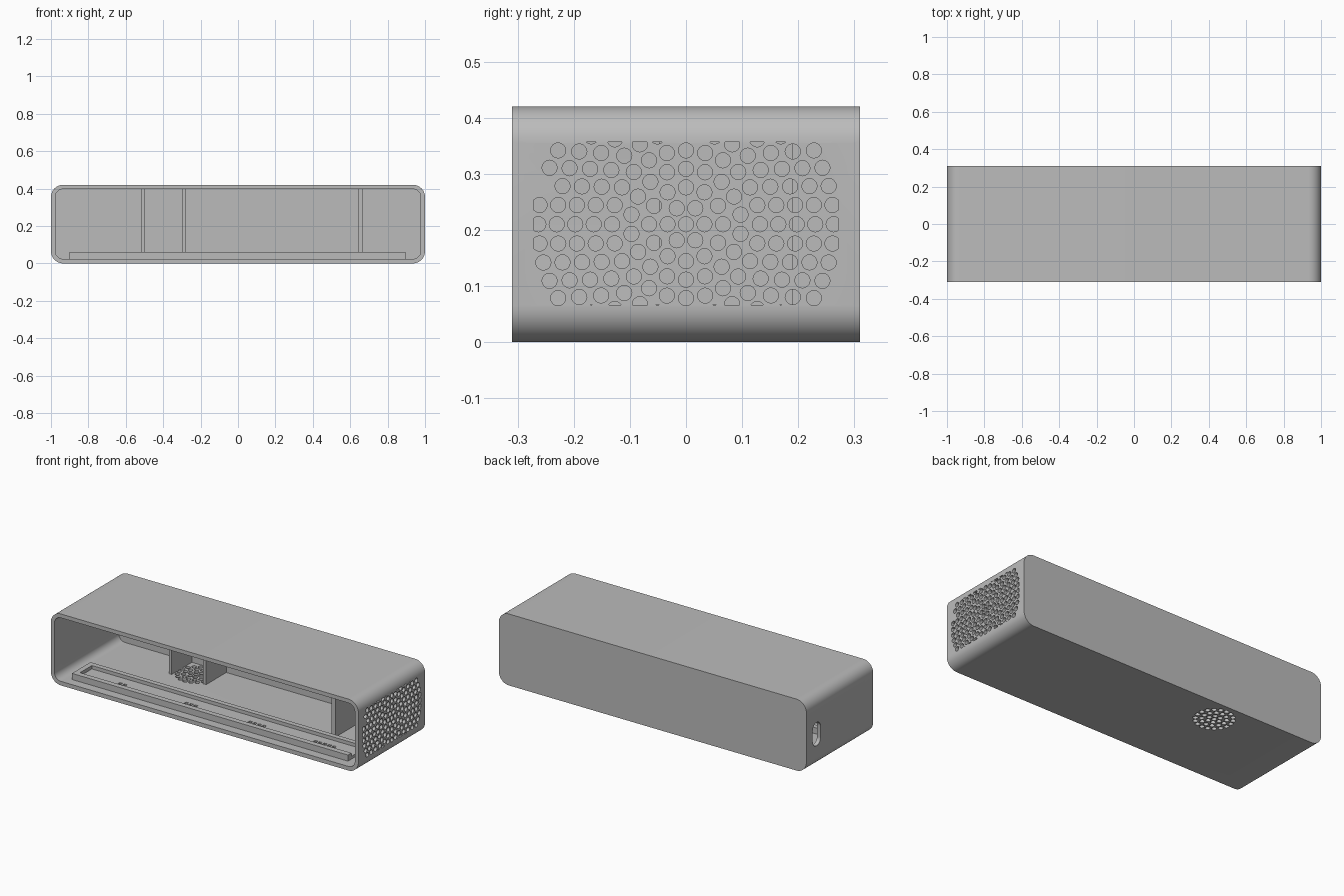
import bpy, bmesh, math
from mathutils import Vector, Matrix

if "Cube" in bpy.data.objects:
    bpy.data.objects.remove(bpy.data.objects["Cube"])

grey = bpy.data.materials.new("plain grey")
grey.diffuse_color = (0.5, 0.5, 0.5, 1)
grey.use_nodes = True
grey.node_tree.nodes["Principled BSDF"].inputs["Base Color"].default_value = grey.diffuse_color


def finish(name, bm, hidden=False):
    bmesh.ops.recalc_face_normals(bm, faces=bm.faces)
    me = bpy.data.meshes.new(name)
    bm.to_mesh(me)
    bm.free()
    me.materials.append(grey)
    ob = bpy.data.objects.new(name, me)
    bpy.context.collection.objects.link(ob)
    ob.hide_render = hidden
    ob.hide_viewport = False
    return ob


def add_box(bm, x0, x1, y0, y1, z0, z1):
    m = Matrix.Translation(((x0 + x1) / 2, (y0 + y1) / 2, (z0 + z1) / 2))
    m = m @ Matrix.Diagonal((x1 - x0, y1 - y0, z1 - z0, 1))
    bmesh.ops.create_cube(bm, size=1, matrix=m)


def box(name, *dims, hidden=False):
    bm = bmesh.new()
    add_box(bm, *dims)
    return finish(name, bm, hidden)


def extrude(bm, pts, depth):
    f = bm.faces.new([bm.verts.new(p) for p in pts])
    r = bmesh.ops.extrude_face_region(bm, geom=[f])
    vs = [v for v in r["geom"] if isinstance(v, bmesh.types.BMVert)]
    bmesh.ops.translate(bm, verts=vs, vec=depth)


def rounded(hw, hh, r, n=10):
    """Rounded rectangle outline about the origin."""
    out = []
    for q, (sx, sy) in enumerate(((1, 1), (-1, 1), (-1, -1), (1, -1))):
        for i in range(n + 1):
            a = math.pi / 2 * (q + i / n)
            out.append((sx * (hw - r) + r * math.cos(a), sy * (hh - r) + r * math.sin(a)))
    return out


def rounded_block(name, hw, z0, z1, r, y0, y1, hidden=False):
    bm = bmesh.new()
    zc = (z0 + z1) / 2
    extrude(bm, [(x, y0, zc + z) for x, z in rounded(hw, (z1 - z0) / 2, r)], Vector((0, y1 - y0, 0)))
    return finish(name, bm, hidden)


def ring_holes(name, rings, place, depth, r=0.0135, pitch=0.0329):
    """Round holes on concentric rings; place maps (u, v) to a 3D point."""
    bm = bmesh.new()
    for k in range(rings + 1):
        n = max(1, 6 * k)
        turn = math.radians(10) if k == 3 else 0
        for i in range(n):
            a = turn + 2 * math.pi * i / n
            u, v = k * pitch * math.cos(a), k * pitch * math.sin(a)
            extrude(bm, [place(u + r * math.cos(t * math.pi / 8), v + r * math.sin(t * math.pi / 8))
                         for t in range(16)], depth)
    return finish(name, bm, True)


def boolean(ob, cutter, op="DIFFERENCE"):
    m = ob.modifiers.new(op.lower(), "BOOLEAN")
    m.object, m.operation, m.solver = cutter, op, "EXACT"
    bpy.context.view_layer.objects.active = ob
    bpy.ops.object.modifier_apply(modifier=m.name)
    bpy.data.objects.remove(cutter)


# Hollow case, open at the front
case = rounded_block("case", 1, 0, 0.42, 0.065, -0.31, 0.31)
boolean(case, rounded_block("cavity", 0.977, 0.024, 0.397, 0.042, -0.4, 0.287, True))

# Side vent, trimmed to the flat part of the right wall
vent = ring_holes("side_vent_holes", 8, lambda u, v: (0.94, u, 0.21 + v), Vector((0.12, 0, 0)))
boolean(vent, box("vent_limit", 0.9, 1.1, -0.271, 0.271, 0.066, 0.357, hidden=True), "INTERSECT")
boolean(case, vent)

# Round vent in the floor
boolean(case, ring_holes("floor_vent_holes", 3, lambda u, v: (-0.395 + u, 0.172 + v, -0.03),
                         Vector((0, 0, 0.08))))

# Cable slot in the left wall
bm = bmesh.new()
extrude(bm, [(-1.05, 0.215 + u, 0.195 + v) for u, v in rounded(0.036, 0.068, 0.035)], Vector((0.1, 0, 0)))
boolean(case, finish("cable_slot", bm, True))

# Inner dividers from floor to ceiling
for name, x, w, y0, y1 in (("left_divider", -0.51, 0.018, 0.10, 0.29),
                           ("middle_divider", -0.287, 0.02, 0.10, 0.29),
                           ("right_divider", 0.654, 0.025, -0.047, 0.19)):
    box(name, x - w / 2, x + w / 2, y0, y1, 0.022, 0.399)

# Rail along the floor: grooved bar with a step and small pits
rail = box("rail", -0.9, 0.895, -0.257, -0.085, 0.022, 0.06)
boolean(rail, box("rail_groove", -0.87, 0.95, -0.225, -0.115, 0.04, 0.1, hidden=True))
bm = bmesh.new()
for count, x in ((2, -0.625), (3, -0.18), (4, 0.25), (5, 0.69)):
    for i in range(count):
        cx = x + (i - (count - 1) / 2) * 0.03
        add_box(bm, cx - 0.009, cx + 0.009, -0.195, -0.17, 0.03, 0.08)
boolean(rail, finish("rail_pits", bm, True))

# Smooth the rounded case, keeping edges sharp
bpy.ops.object.select_all(action="DESELECT")
case.select_set(True)
bpy.context.view_layer.objects.active = case
bpy.ops.object.shade_smooth_by_angle(angle=math.radians(30))
